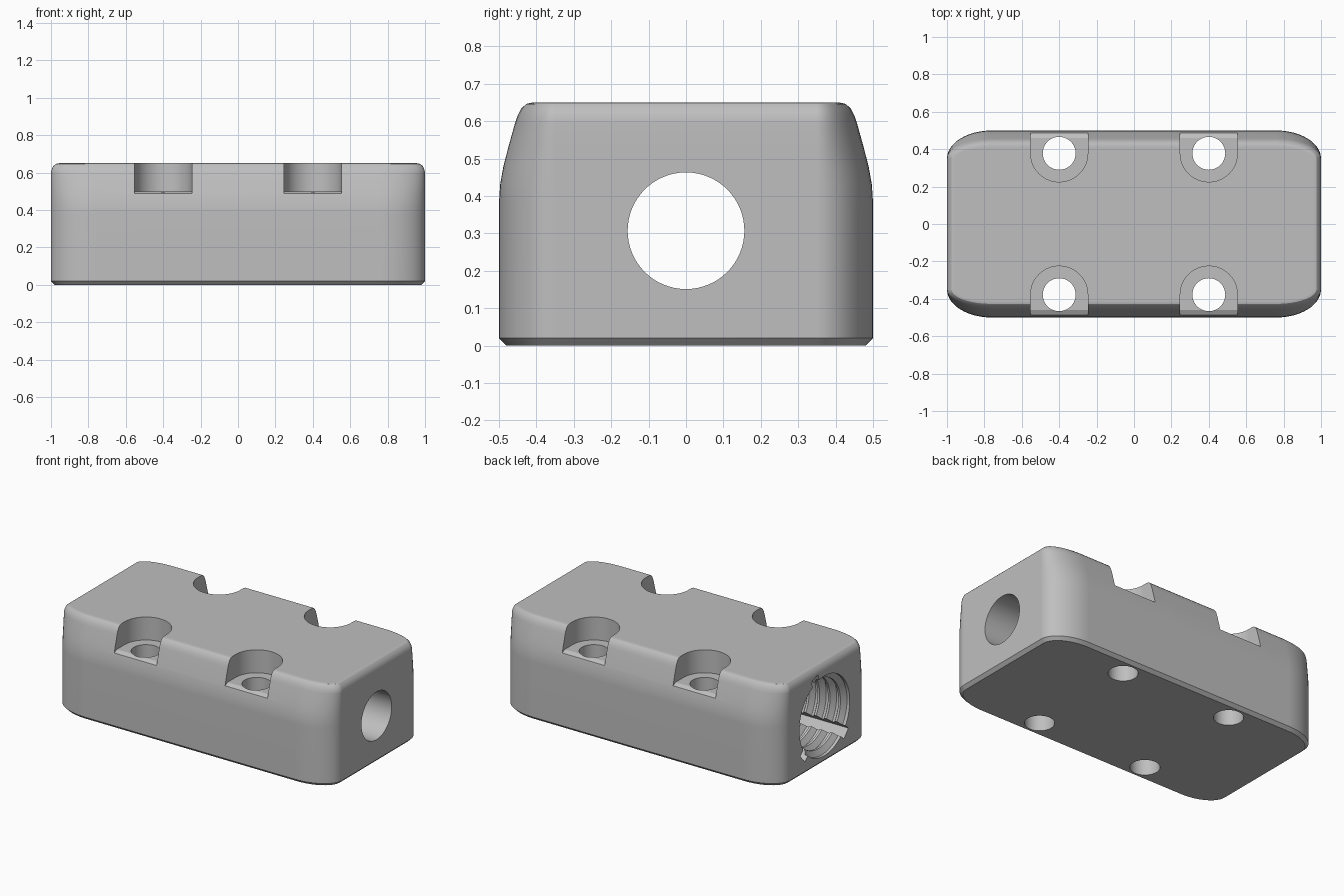
import bpy, bmesh
from math import sin, cos, pi, radians

if "Cube" in bpy.data.objects:
    bpy.data.objects.remove(bpy.data.objects["Cube"])

grey = bpy.data.materials.new("plain grey")
grey.use_nodes = True
colour = (0.52, 0.52, 0.52, 1)
grey.diffuse_color = colour
grey.node_tree.nodes["Principled BSDF"].inputs["Base Color"].default_value = colour


def loft(name, loops):
    """Skin a solid through loops that share one point count."""
    bm = bmesh.new()
    rings = [[bm.verts.new(p) for p in loop] for loop in loops]
    n = len(rings[0])
    for low, high in zip(rings, rings[1:]):
        for i in range(n):
            j = (i + 1) % n
            bm.faces.new((low[i], low[j], high[j], high[i]))
    bm.faces.new(rings[0])
    bm.faces.new(rings[-1])
    bmesh.ops.recalc_face_normals(bm, faces=bm.faces)
    mesh = bpy.data.meshes.new(name)
    bm.to_mesh(mesh)
    bm.free()
    mesh.materials.append(grey)
    ob = bpy.data.objects.new(name, mesh)
    bpy.context.collection.objects.link(ob)
    return ob


def outline(hx, hy, z, steps=12):
    """Rectangle with elliptical corners about fixed corner centres."""
    cx, cy = 0.76, 0.35
    pts = []
    for quarter, (sx, sy) in enumerate([(1, 1), (-1, 1), (-1, -1), (1, -1)]):
        for k in range(steps + 1):
            a = (quarter + k / steps) * pi / 2
            pts.append((sx * cx + (hx - cx) * cos(a), sy * cy + (hy - cy) * sin(a), z))
    return pts


def lathe_x(name, profile, cz, sides=64):
    """Turn (x, radius) pairs around an axis parallel to x."""
    turn = [2 * pi * i / sides for i in range(sides)]
    return loft(name, [[(x, r * cos(a), cz + r * sin(a)) for a in turn] for x, r in profile])


# Body: bottom chamfer, upright wall, leaning upper side, rounded top edge
levels = [(0.98, 0.48, 0), (1, 0.5, 0.02), (1, 0.5, 0.38), (1, 0.497, 0.43),
          (1, 0.488, 0.48), (1, 0.475, 0.53), (1, 0.457, 0.595),
          (0.997, 0.45, 0.615), (0.988, 0.44, 0.634), (0.975, 0.427, 0.646),
          (0.955, 0.41, 0.65)]
body = loft("clamp_block", [outline(*lv) for lv in levels])

cutters = []
BORE_Z = 0.307

# Plain bore right through
cutters.append(lathe_x("bore_cutter", [(-1.1, 0.156), (1.1, 0.156)], BORE_Z))

# Threaded larger bore entering from one end
pitch, major, minor = 0.075, 0.26, 0.225
thread = [(-1.1, major)]
for i in range(20):
    x = -0.98 + i * pitch
    thread += [(x, major), (x + 0.3 * pitch, minor),
               (x + 0.5 * pitch, minor), (x + 0.8 * pitch, major)]
thread.append((0.55, major))
cutters.append(lathe_x("thread_cutter", thread, BORE_Z))

# Lengthwise grooves in the threaded bore
for deg in (70, 222, 319):
    a = radians(deg)
    section = [(r * cos(a) - t * sin(a), BORE_Z + r * sin(a) + t * cos(a))
               for r, t in [(0.18, -0.035), (0.3, -0.035), (0.3, 0.035), (0.18, 0.035)]]
    cutters.append(loft("groove_cutter", [[(x, y, z) for y, z in section]
                                          for x in (-1.1, 0.5)]))

# Four bolt seats, each open to the side, with a bevelled lip and a bolt hole
R, HOLE = 0.153, 0.088
for sx in (-0.4, 0.4):
    for side in (-1, 1):
        cy = 0.378
        arc = [(sx + R * cos(a), side * (cy - R * sin(a)))
               for a in [pi * k / 24 for k in range(25)]]
        plan = arc + [(sx - R, side * 0.6), (sx + R, side * 0.6)]
        cutters.append(loft("seat_cutter", [[(x, y, z) for x, y in plan]
                                            for z in (0.5, 0.8)]))
        lip = [(0.46, 0.5), (0.46, 0.56), (0.6, 0.56), (0.6, 0.43)]
        cutters.append(loft("lip_cutter", [[(x, side * y, z) for y, z in lip]
                                           for x in (sx - R, sx + R)]))
        ring = [2 * pi * k / 40 for k in range(40)]
        cutters.append(loft("bolt_hole_cutter", [
            [(sx + HOLE * cos(a), side * cy + HOLE * sin(a), z) for a in ring]
            for z in (-0.1, 0.7)]))

# Cut everything out, then drop the cutters
for c in cutters:
    c.hide_render = True
    m = body.modifiers.new(c.name, 'BOOLEAN')
    m.operation = 'DIFFERENCE'
    m.solver = 'EXACT'
    m.object = c
bpy.context.view_layer.update()
result = bpy.data.meshes.new_from_object(
    body.evaluated_get(bpy.context.evaluated_depsgraph_get()))
body.modifiers.clear()
body.data = result
for c in cutters:
    bpy.data.objects.remove(c)

# Smooth curved walls, keep machined edges crisp
bpy.ops.object.select_all(action='DESELECT')
body.select_set(True)
bpy.context.view_layer.objects.active = body
bpy.ops.object.shade_smooth_by_angle(angle=radians(25))
weighted = body.modifiers.new("even_shading", 'WEIGHTED_NORMAL')
weighted.keep_sharp = True
